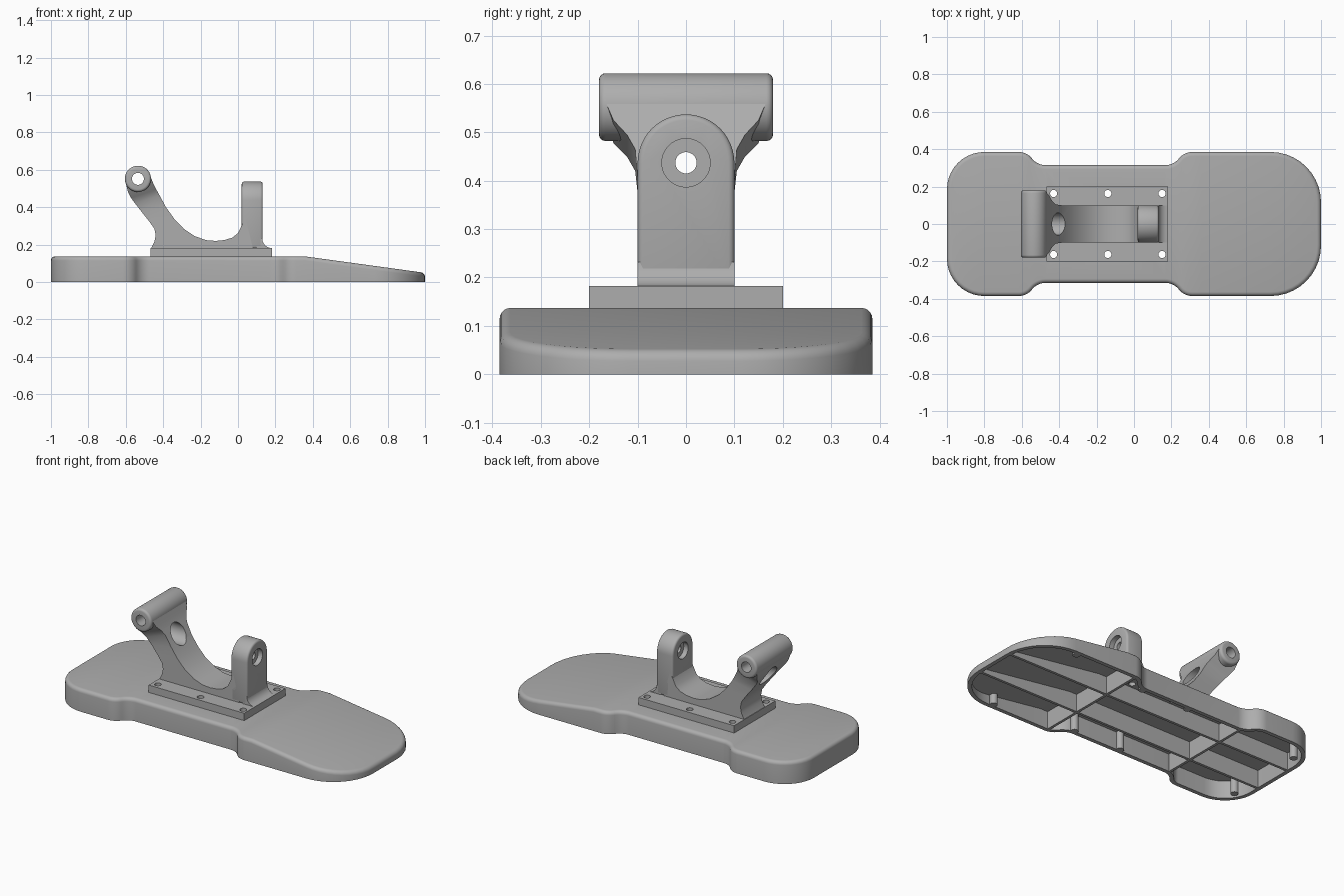
import bpy, bmesh, math
from mathutils import Vector, Matrix

cube = bpy.data.objects.get("Cube")
if cube:
    bpy.data.objects.remove(cube)

grey = bpy.data.materials.new("plain_grey")
grey.use_nodes = True
tone = (0.42, 0.42, 0.42, 1)
grey.diffuse_color = tone
grey.node_tree.nodes["Principled BSDF"].inputs["Base Color"].default_value = tone


# ---------- helpers ----------
def finish(name, bm):
    bmesh.ops.recalc_face_normals(bm, faces=bm.faces)
    mesh = bpy.data.meshes.new(name)
    bm.to_mesh(mesh)
    bm.free()
    mesh.materials.append(grey)
    obj = bpy.data.objects.new(name, mesh)
    bpy.context.collection.objects.link(obj)
    return obj


def activate(obj):
    bpy.ops.object.select_all(action='DESELECT')
    obj.select_set(True)
    bpy.context.view_layer.objects.active = obj


def smooth(obj):
    activate(obj)
    bpy.ops.object.shade_smooth_by_angle(angle=math.radians(32))


def prism(name, points, axis, lo, hi):
    """Extrude a closed profile along x or y."""
    bm = bmesh.new()
    place = {'x': lambda a, b, t: (t, a, b), 'y': lambda a, b, t: (a, t, b)}[axis]
    ends = [[bm.verts.new(place(a, b, t)) for a, b in points] for t in (lo, hi)]
    bm.faces.new(ends[0])
    bm.faces.new(ends[1])
    n = len(points)
    for i in range(n):
        j = (i + 1) % n
        bm.faces.new((ends[0][i], ends[0][j], ends[1][j], ends[1][i]))
    return finish(name, bm)


def box(name, x0, x1, y0, y1, z0, z1):
    return prism(name, [(x0, z0), (x1, z0), (x1, z1), (x0, z1)], 'y', y0, y1)


def cylinder(name, centre, radius, depth, axis, sides=40):
    turn = {'x': Matrix.Rotation(math.pi / 2, 4, 'Y'),
            'y': Matrix.Rotation(math.pi / 2, 4, 'X'), 'z': Matrix()}[axis]
    bm = bmesh.new()
    bmesh.ops.create_cone(bm, cap_ends=True, segments=sides, radius1=radius, radius2=radius,
                          depth=depth, matrix=Matrix.Translation(centre) @ turn)
    return finish(name, bm)


def apply_mod(obj, kind, **settings):
    mod = obj.modifiers.new(kind, kind)
    for key, value in settings.items():
        setattr(mod, key, value)
    activate(obj)
    bpy.ops.object.modifier_apply(modifier=mod.name)


def drill(obj, centre, radius, depth, axis):
    cutter = cylinder("cutter", centre, radius, depth, axis)
    cutter.hide_render = True
    apply_mod(obj, 'BOOLEAN', operation='DIFFERENCE', solver='EXACT', object=cutter)
    bpy.data.objects.remove(cutter)


def fillet_path(corners, steps=10):
    """Round each inner corner (x, y, radius) of an open path."""
    path = []
    for k in range(1, len(corners) - 1):
        p, a, b = (Vector(corners[i][:2]) for i in (k, k - 1, k + 1))
        r = corners[k][2]
        u, v = (a - p).normalized(), (b - p).normalized()
        half = u.angle(v) / 2
        centre = p + (u + v).normalized() * (r / math.sin(half))
        s, e = p + u * (r / math.tan(half)) - centre, p + v * (r / math.tan(half)) - centre
        sweep = s.angle_signed(e)
        path += [centre + Matrix.Rotation(-sweep * i / steps, 2) @ s for i in range(steps + 1)]
    return path


# ---------- base board: hollow shell with a sloping toe ----------
BREAK, TOP = 0.36, 0.137


def top(x):
    return TOP - max(0.0, x - BREAK) * 0.137


half = fillet_path([(-1, 0, 0), (-1, .385, .2), (-.575, .385, .09), (-.515, .315, .09),
                    (.215, .315, .09), (.265, .385, .09), (1, .385, .27), (1, 0, 0)])
half.append(Vector((BREAK, .385)))
half.sort(key=lambda p: (round(p.x, 5), p.y if p.x < 0 else -p.y))
outline = half + [Vector((p.x, -p.y)) for p in reversed(half)]
count = len(outline)


def inset(d):
    ring = []
    for i, p in enumerate(outline):
        a = (p - outline[i - 1]).normalized()
        b = (outline[(i + 1) % count] - p).normalized()
        t = (a + b).normalized()
        q = p + Vector((t.y, -t.x)) * d
        if abs(p.x - BREAK) < 1e-4:
            q.x = BREAK
        ring.append(q)
    return ring


bm = bmesh.new()
rings = []


def add_ring(d, height):
    rings.append([bm.verts.new((p.x, p.y, height(p.x))) for p in inset(d)])


def cap(ring):
    for i in range(count // 2 - 1):
        bm.faces.new((ring[i], ring[i + 1], ring[count - 2 - i], ring[count - 1 - i]))


ROUND, WALL, ROOF = 0.022, 0.024, 0.03
add_ring(WALL, lambda x: top(x) - ROOF)
add_ring(WALL, lambda x: 0)
add_ring(0, lambda x: 0)
for step in range(6):
    a = step / 5 * math.pi / 2
    add_ring(ROUND * (1 - math.cos(a)), lambda x: top(x) - ROUND * (1 - math.sin(a)))
for low, high in zip(rings, rings[1:]):
    for i in range(count):
        j = (i + 1) % count
        bm.faces.new((low[i], low[j], high[j], high[i]))
cap(rings[0])
cap(rings[-1])
board = finish("base_board", bm)

# ribs and screw bosses under the board
for side in (-1, 1):
    y = side * .125
    prism("long_rib", [(-.985, 0), (.985, 0), (.985, .03), (BREAK, .115), (-.985, .115)],
          'y', y - .008, y + .008)
    for x, y in ((-.92, .25), (-.14, .285), (.18, .288), (.7, .35)):
        smooth(cylinder("screw_boss", (x, side * y, (top(x) - .02) / 2), .022, top(x) - .02, 'z', 20))
for x, w in ((-.5, .305), (.3, .37)):
    box("cross_rib", x - .008, x + .008, -w, w, 0, .115)

# ---------- mounting plate with six through holes ----------
plate = box("mounting_plate", -.467, .182, -.2, .2, .135, .182)
for x in (-.43, -.14, .15):
    for y in (-.163, .163):
        for part in (board, plate):
            drill(part, (x, y, .1), .019, .3, 'z')
smooth(board)
smooth(plate)

# ---------- curved arm: lofted from the tube down to the saddle ----------
# outer x, outer z, inner x, inner z, half width
stations = [(-.598, .522, -.466, .56, .165), (-.587, .478, -.452, .525, .15),
            (-.572, .45, -.437, .495, .122), (-.55, .42, -.42, .465, .105),
            (-.515, .375, -.385, .40, .1), (-.475, .325, -.34, .337, .1),
            (-.447, .285, -.29, .285, .1), (-.44, .25, -.23, .245, .1),
            (-.447, .215, -.17, .224, .1), (-.465, .18, -.12, .22, .1),
            (-.3, .18, -.07, .225, .1), (-.1, .18, -.03, .238, .1),
            (.03, .18, .0, .262, .1), (.06, .18, .018, .3, .1), (.08, .18, .04, .34, .1)]
bm = bmesh.new()
loops = [[bm.verts.new(c) for c in ((xo, -w, zo), (xo, w, zo), (xi, w, zi), (xi, -w, zi))]
         for xo, zo, xi, zi, w in stations]
for a, b in zip(loops, loops[1:]):
    for i in range(4):
        j = (i + 1) % 4
        bm.faces.new((a[i], a[j], b[j], b[i]))
bm.faces.new(loops[0])
bm.faces.new(loops[-1])
arm = finish("curved_arm", bm)
PIN_Z, TUBE = .437, (-.535, 0, .552)
drill(arm, (-.45, 0, PIN_Z), .06, .4, 'x')
drill(arm, TUBE, .032, .6, 'y')
smooth(arm)

# cross tube
tube = cylinder("cross_tube", TUBE, .07, .36, 'y', 48)
apply_mod(tube, 'BEVEL', width=.014, segments=4, limit_method='ANGLE', angle_limit=1)
drill(tube, TUBE, .032, .6, 'y')
smooth(tube)

# ---------- upright lug with a counterbored pin hole ----------
arch = [(.1 * math.cos(i * math.pi / 24), PIN_Z + .1 * math.sin(i * math.pi / 24)) for i in range(25)]
lug = prism("upright_lug", [(.1, .18)] + arch + [(-.1, .18)], 'x', .02, .132)
apply_mod(lug, 'BEVEL', width=.012, segments=3, limit_method='ANGLE', angle_limit=1)
drill(lug, (.076, 0, PIN_Z), .022, .4, 'x')
for x in (.02, .132):
    drill(lug, (x, 0, PIN_Z), .05, .06, 'x')
smooth(lug)

# flared foot of the lug
flare = [(.18 - .05 * math.sin(i * math.pi / 12), .232 - .05 * math.cos(i * math.pi / 12)) for i in range(7)]
smooth(prism("lug_foot", flare + [(.1, .232), (.1, .18), (.18, .18)], 'y', -.1, .1))
